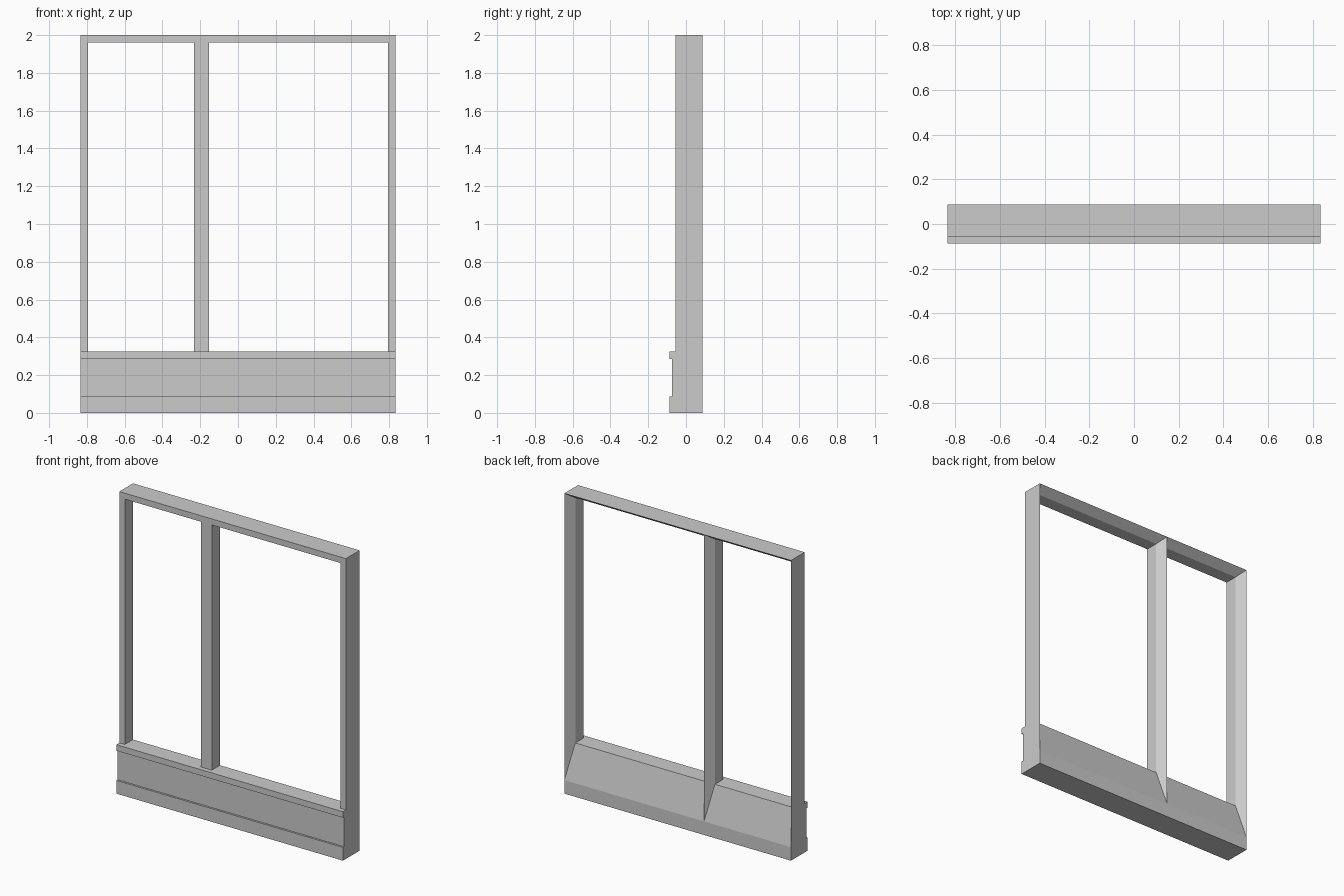
import bpy, bmesh

if "Cube" in bpy.data.objects:
    bpy.data.objects.remove(bpy.data.objects["Cube"])

W = 0.835                         # half width
H = 2.0                           # height
T = 0.04                          # frame bar thickness
FRONT, MID, BACK = -0.056, 0.03, 0.0875
SILL, FOOT = 0.326, 0.09          # sill height, low edge of the back slope


def loft(name, rings, caps=False):
    """Skin matching closed rings of points into one flat-shaded object."""
    bm = bmesh.new()
    vs = [[bm.verts.new(p) for p in ring] for ring in rings]
    n = len(rings[0])
    for a, b in zip(vs, vs[1:]):
        for i in range(n):
            j = (i + 1) % n
            bm.faces.new((a[i], a[j], b[j], b[i]))
    if caps:
        bm.faces.new(vs[0])
        bm.faces.new(vs[-1])
    bmesh.ops.recalc_face_normals(bm, faces=bm.faces)
    mesh = bpy.data.meshes.new(name)
    bm.to_mesh(mesh)
    bm.free()
    ob = bpy.data.objects.new(name, mesh)
    bpy.context.collection.objects.link(ob)
    return ob


def foot_z(y):
    """Height where a bar meets the sloped back of the base."""
    return FOOT if y == BACK else SILL


# Base panel: stepped front, flat sill, sloped back
base = [(-0.0875, 0), (-0.0875, 0.088), (-0.075, 0.088), (-0.075, 0.286),
        (-0.0875, 0.286), (-0.0875, SILL), (MID, SILL), (BACK, FOOT), (BACK, 0)]
loft("base_panel", [[(x, y, z) for y, z in base] for x in (-W, W)], caps=True)

# Outer frame: chamfered profile (inset, y) swept up, across and down with mitres
bar = [(0, FRONT), (T, FRONT), (T, MID), (0, BACK)]
rings = []
for side, top in ((-1, False), (-1, True), (1, True), (1, False)):
    rings.append([(side * (W - o), y, H - o if top else foot_z(y)) for o, y in bar])
loft("outer_frame", rings)

# Mullion: upright with a knife-edged back
CX = -0.194
post = [(-T, FRONT), (T, FRONT), (T, MID), (0, BACK), (-T, MID)]
loft("mullion", [[(CX + o, y, foot_z(y)) for o, y in post],
                 [(CX + o, y, H if y == BACK else H - T) for o, y in post]])
